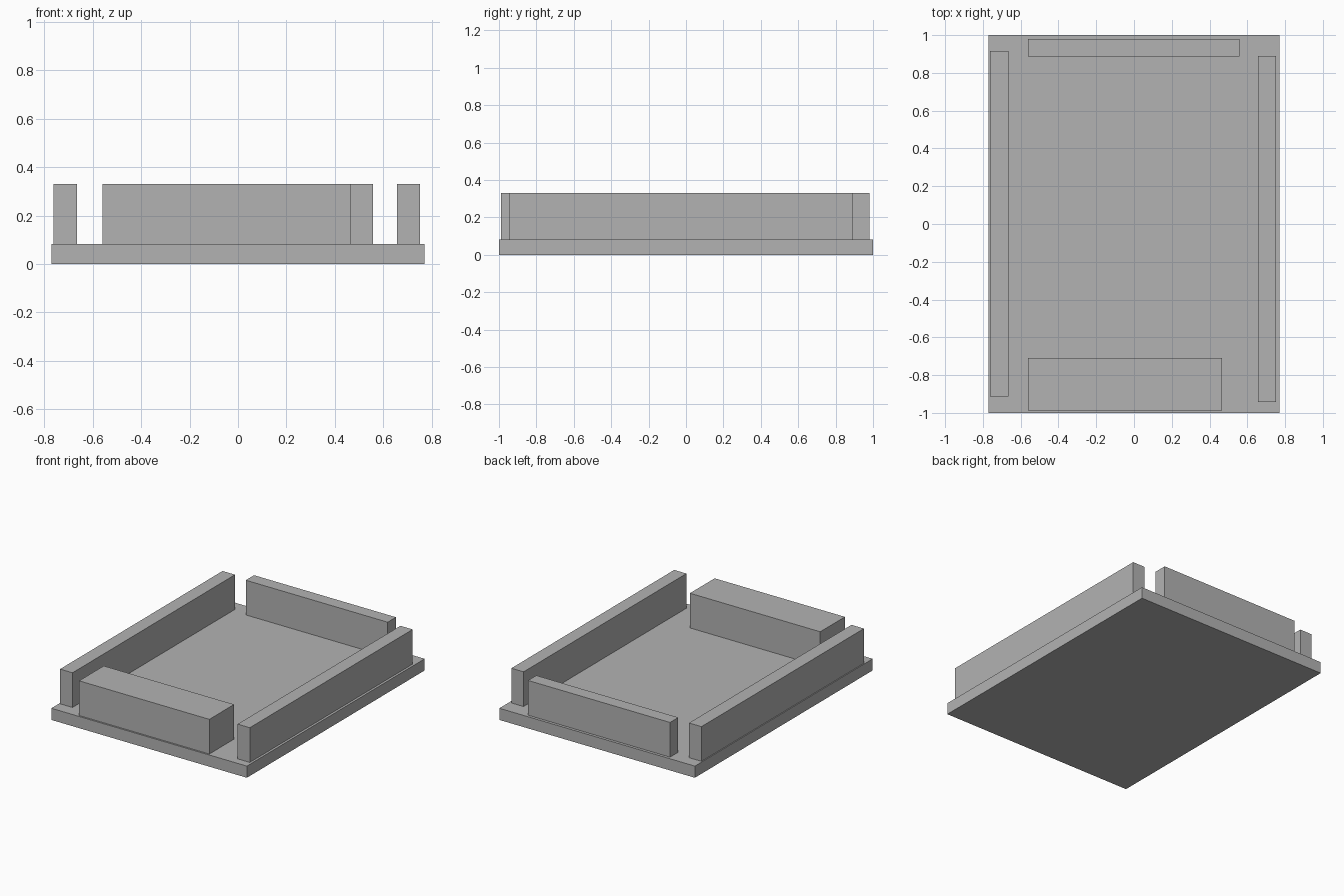
import bpy

cube = bpy.data.objects.get("Cube")
if cube:
    bpy.data.objects.remove(cube, do_unlink=True)

# Single plain grey
GREY = (0.45, 0.45, 0.45, 1.0)
grey = bpy.data.materials.new("plain_grey")
grey.use_nodes = True
grey.diffuse_color = GREY
grey.node_tree.nodes["Principled BSDF"].inputs["Base Color"].default_value = GREY


def box(name, x, y, z):
    """Box spanning the given (low, high) ranges."""
    spans = (x, y, z)
    bpy.ops.mesh.primitive_cube_add(size=1, location=[(a + b) / 2 for a, b in spans])
    obj = bpy.context.object
    obj.name = obj.data.name = name
    obj.scale = [b - a for a, b in spans]
    bpy.ops.object.transform_apply(location=False, rotation=False, scale=True)
    obj.data.materials.append(grey)


BASE_TOP = 0.083
WALL = (BASE_TOP, 0.33)

# Flat base slab
box("base_slab", (-0.77, 0.77), (-1, 1), (0, BASE_TOP))

# Long side walls
box("right_wall", (-0.763, -0.665), (-0.912, 0.916), WALL)
box("left_wall", (0.657, 0.753), (-0.943, 0.889), WALL)

# Thin back wall and thick front block
box("back_wall", (-0.56, 0.558), (0.887, 0.98), WALL)
box("front_block", (-0.56, 0.466), (-0.988, -0.71), WALL)
